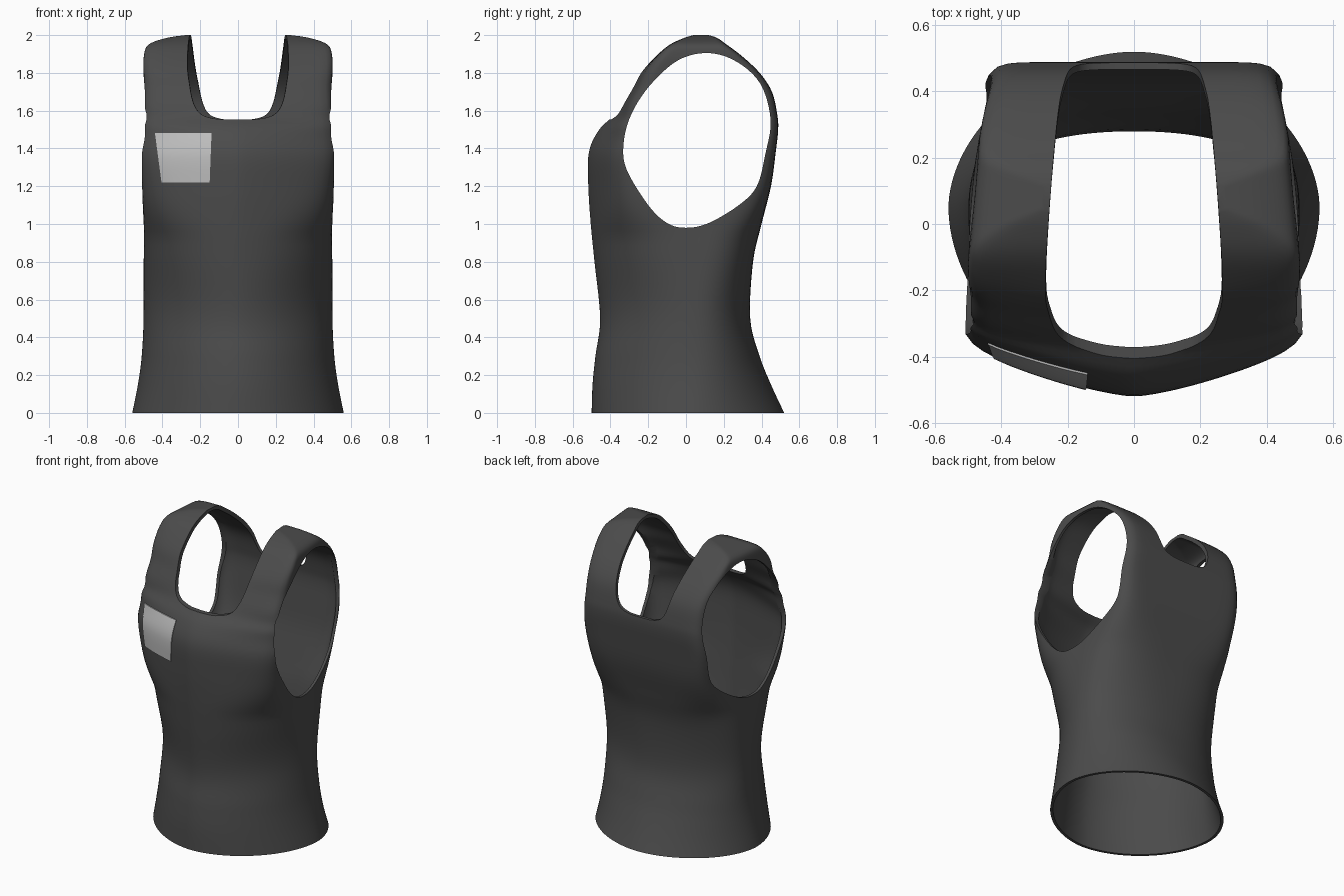
import bpy, bmesh, math
from mathutils import Vector
from mathutils.bvhtree import BVHTree

cube = bpy.data.objects.get("Cube")
if cube:
    bpy.data.objects.remove(cube, do_unlink=True)

AROUND, STEPS = 128, 5


def material(name, value):
    m = bpy.data.materials.new(name)
    m.use_nodes = True
    color = (value, value, value, 1)
    m.diffuse_color = color
    bsdf = m.node_tree.nodes["Principled BSDF"]
    bsdf.inputs["Base Color"].default_value = color
    bsdf.inputs["Roughness"].default_value = 0.8
    return m


def make_object(name, bm, mat=None):
    bmesh.ops.recalc_face_normals(bm, faces=bm.faces)
    mesh = bpy.data.meshes.new(name)
    bm.to_mesh(mesh)
    bm.free()
    obj = bpy.data.objects.new(name, mesh)
    bpy.context.collection.objects.link(obj)
    if mat:
        mesh.materials.append(mat)
    return obj


def ramp(z, low, high):
    t = min(max((z - low) / (high - low), 0), 1)
    return t * t * (3 - 2 * t)


def spline(points, closed=False, steps=STEPS):
    """Catmull-Rom samples through points of any dimension."""
    n = len(points)
    out = []
    for i in range(n if closed else n - 1):
        ids = [(i + k) % n if closed else min(max(i + k, 0), n - 1) for k in (-1, 0, 1, 2)]
        a, b, c, d = (points[k] for k in ids)
        for s in range(steps):
            t = s / steps
            out.append([q + t / 2 * (r - p + t * (2 * p - 5 * q + 4 * r - u + t * (3 * (q - r) + u - p)))
                        for p, q, r, u in zip(a, b, c, d)])
    if not closed:
        out.append(list(points[-1]))
    return out


# Body profile: height, half width, front depth, back depth
body_rows = spline([
    (0, .56, -.5, .52), (.15, .53, -.495, .45), (.3, .51, -.48, .39),
    (.5, .5, -.455, .34), (.8, .5, -.485, .355), (1, .495, -.505, .4),
    (1.2, .49, -.518, .45), (1.38, .497, -.515, .475), (1.5, .49, -.46, .488),
    (1.58, .483, -.38, .483), (1.7, .48, -.31, .455), (1.8, .487, -.25, .39),
    (1.89, .49, -.16, .295), (1.95, .47, -.085, .215), (1.985, .38, -.01, .165),
    (2, .28, .04, .12)])


def ring(row, inner):
    """Rounded cross-section, bowed in front and narrower toward the back."""
    z, w, front, back = row
    square = 2.5 * ramp(z, .5, 1.5) + 9 * ramp(z, .9, 1.5)
    n_front = 1.9 + square
    n_back = 1.85 + .35 * ramp(z, 0, .5) + square
    bow = .02 + .14 * ramp(z, .3, 1.2) - .11 * ramp(z, 1.42, 1.65) - .05 * ramp(z, 1.7, 1.95)
    skew = .19 * ramp(z, .6, 1.2)
    if inner:
        w, front = w - .018, front + .018
        back -= .018 + .045 * math.exp(-((z - .45) / .2) ** 2)
    mid = .05 + ((front + back) / 2 - .05) * ramp(z, 1.4, 1.7)
    points = []
    for i in range(AROUND):
        a = math.tau * (i + .5) / AROUND
        c, s = math.cos(a), math.sin(a)
        n = n_back if s > 0 else n_front
        r = (abs(c) ** n + abs(s) ** n) ** (-1 / n)
        u, e = r * c, r * s
        if e > 0:
            y = mid + (back - mid) * e
        else:
            y = mid + (mid - front) * e - bow * e * abs(u) ** 1.4
        points.append((w * u * (1 - skew * y), y, z * (.99 if inner else 1)))
    return points


def bridge(bm, a, b):
    for i in range(len(a)):
        j = (i + 1) % len(a)
        bm.faces.new((a[i], a[j], b[j], b[i]))


def loft(bm, rings, caps=(True, True)):
    loops = [[bm.verts.new(p) for p in pts] for pts in rings]
    for a, b in zip(loops, loops[1:]):
        bridge(bm, a, b)
    if caps[0]:
        bm.faces.new(loops[0])
    if caps[1]:
        bm.faces.new(loops[-1])
    return loops


cloth = material("charcoal cloth", .07)
patch_gray = material("light gray patch", .5)

# Garment shell: outer and inner skins joined at the hem
bm = bmesh.new()
outer = loft(bm, [ring(r, False) for r in body_rows], (False, True))
bm.faces.ensure_lookup_table()
skin = BVHTree.FromBMesh(bm)
inner = loft(bm, [ring(r, True) for r in body_rows], (False, True))
bridge(bm, outer[0], inner[0])
garment = make_object("tank_top", bm, cloth)

# Neck cutter, wider toward the front
half = spline([(.02, 1.553), (.1, 1.556), (.175, 1.58), (.215, 1.64), (.24, 1.75),
               (.255, 1.88), (.262, 2.2)])
neck = half + [[-x, z] for x, z in reversed(half)]
bm = bmesh.new()
loft(bm, [[(x * (1 - .29 * y), y, z) for x, z in neck] for y in (-.8, .8)])
neck_cutter = make_object("neck_cutter", bm)

# Armhole cutter, running straight across
hole = spline([
    (-.33, 1.43), (-.315, 1.29), (-.2, 1.1), (-.1, 1.005), (0, .98), (.12, 1.005),
    (.28, 1.1), (.375, 1.2), (.42, 1.37), (.448, 1.55), (.395, 1.74), (.27, 1.858),
    (.12, 1.905), (-.04, 1.868), (-.19, 1.735), (-.29, 1.58)], closed=True)
bm = bmesh.new()
loft(bm, [[(x, y, z) for y, z in hole] for x in (-1, 1)])
arm_cutter = make_object("armhole_cutter", bm)

bpy.context.view_layer.objects.active = garment
for cutter in (neck_cutter, arm_cutter):
    cutter.hide_render = True
    mod = garment.modifiers.new("opening", 'BOOLEAN')
    mod.operation = 'DIFFERENCE'
    mod.solver = 'EXACT'
    mod.use_self = True
    mod.object = cutter
    bpy.ops.object.modifier_apply(modifier=mod.name)
    bpy.data.objects.remove(cutter, do_unlink=True)

# Chest patch laid on the cloth
bm = bmesh.new()
bmesh.ops.create_grid(bm, x_segments=12, y_segments=12, size=.5)
for v in bm.verts:
    u, t = v.co.x + .5, v.co.y + .5
    left, right = -.405 - .035 * t, -.15 + .01 * t
    x, z = left + (right - left) * u, 1.22 + .263 * t
    hit = skin.ray_cast(Vector((x, -2, z)), Vector((0, 1, 0)))[0]
    v.co = (x, hit.y - .006, z)
extruded = bmesh.ops.extrude_face_region(bm, geom=bm.faces[:])
for v in extruded["geom"]:
    if isinstance(v, bmesh.types.BMVert):
        v.co.y += .008
patch = make_object("chest_patch", bm, patch_gray)

# Smooth shading with crisp rims
for obj in (garment, patch):
    bpy.ops.object.select_all(action='DESELECT')
    obj.select_set(True)
    bpy.context.view_layer.objects.active = obj
    bpy.ops.object.shade_smooth_by_angle(angle=math.radians(40))
